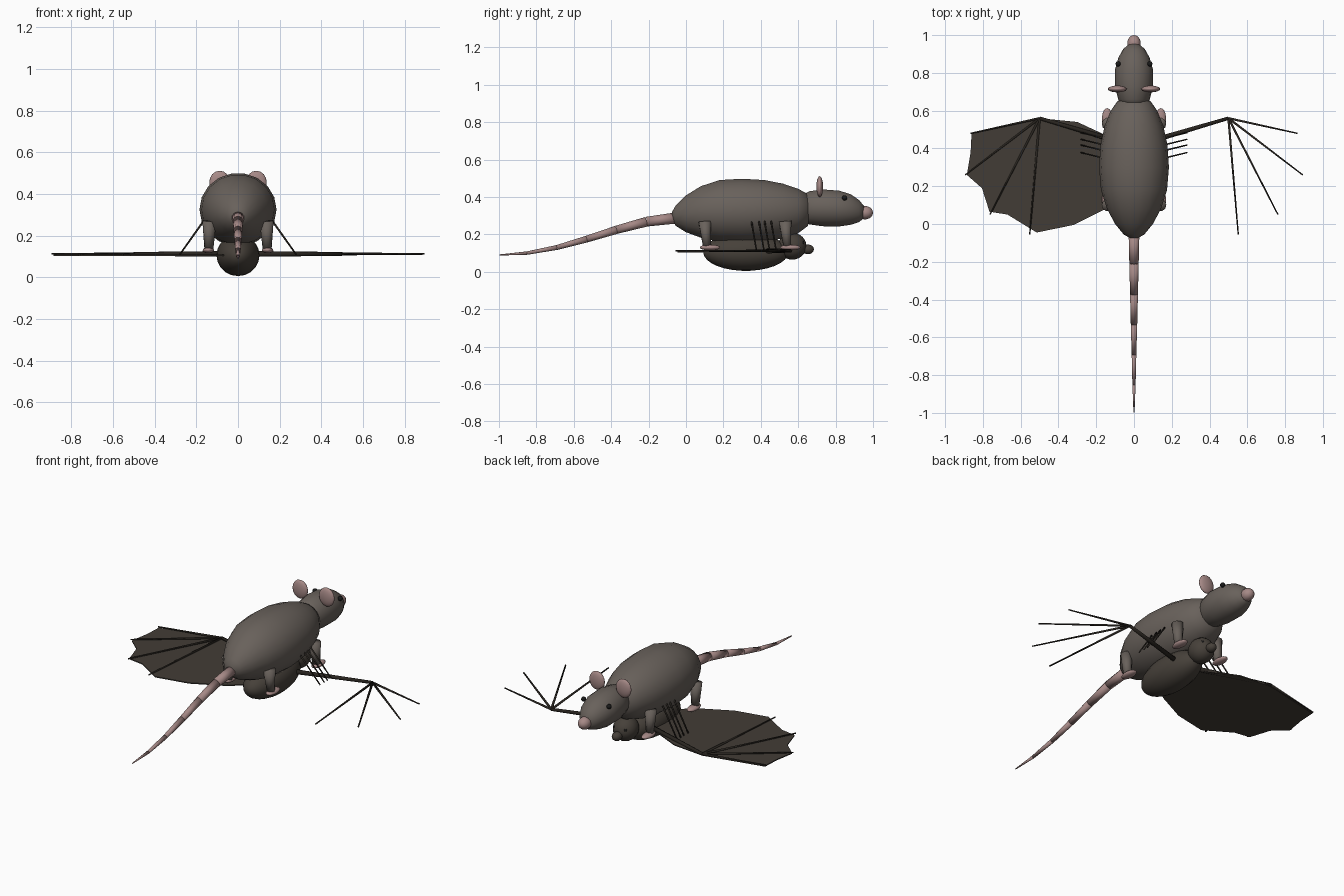
import bpy, bmesh, math
from mathutils import Vector, Matrix

cube = bpy.data.objects.get("Cube")
if cube:
    bpy.data.objects.remove(cube)


def material(name, rgb):
    m = bpy.data.materials.new(name)
    m.use_nodes = True
    col = (*rgb, 1)
    m.diffuse_color = col
    m.node_tree.nodes["Principled BSDF"].inputs["Base Color"].default_value = col
    return m


FUR = material("grey brown fur", (0.14, 0.12, 0.105))
DARK = material("dark brown fur", (0.062, 0.052, 0.042))
SKIN = material("wing skin", (0.055, 0.046, 0.037))
BONE = material("wing bone", (0.022, 0.018, 0.014))
PINK = material("pink skin", (0.38, 0.25, 0.24))
BLACK = material("eye black", (0.01, 0.01, 0.01))


def finish(name, bm, mat, smooth=True):
    bmesh.ops.recalc_face_normals(bm, faces=bm.faces)
    me = bpy.data.meshes.new(name)
    for f in bm.faces:
        f.smooth = smooth
    bm.to_mesh(me)
    bm.free()
    me.materials.append(mat)
    ob = bpy.data.objects.new(name, me)
    bpy.context.collection.objects.link(ob)
    return ob


def ball(name, centre, radii, mat, seg=16):
    bm = bmesh.new()
    # poles point along y, like the animals
    rot = Matrix.Rotation(math.pi / 2, 4, 'X')
    m = Matrix.Translation(centre) @ Matrix.Diagonal((*radii, 1)) @ rot
    bmesh.ops.create_uvsphere(bm, u_segments=seg, v_segments=seg * 3 // 4, radius=1, matrix=m)
    return finish(name, bm, mat)


def rod(name, a, b, r1, r2, mat, seg=8):
    a, b = Vector(a), Vector(b)
    bm = bmesh.new()
    m = Matrix.Translation((a + b) / 2) @ (b - a).to_track_quat('Z', 'Y').to_matrix().to_4x4()
    bmesh.ops.create_cone(bm, cap_ends=True, segments=seg, radius1=r1, radius2=r2,
                          depth=(b - a).length, matrix=m)
    return finish(name, bm, mat)


def loft(name, rings, mat, seg=18):
    """Rings of (y, centre z, half width, half height) joined along y."""
    bm = bmesh.new()
    loops = []
    for y, z, w, h in rings:
        angles = [2 * math.pi * i / seg for i in range(seg)]
        loops.append([bm.verts.new((w * math.cos(t), y, z + h * math.sin(t))) for t in angles])
    for p, q in zip(loops, loops[1:]):
        for i in range(seg):
            j = (i + 1) % seg
            bm.faces.new((p[i], p[j], q[j], q[i]))
    bm.faces.new(loops[0])
    bm.faces.new(loops[-1])
    return finish(name, bm, mat)


# Rat body and head
loft("rat_body", [(-0.075, .3, .02, .02), (-0.055, .3, .055, .055), (0, .31, .1, .1),
                  (.08, .32, .143, .14), (.18, .325, .175, .168), (.3, .325, .185, .175),
                  (.42, .325, .177, .168), (.52, .325, .155, .148), (.6, .325, .123, .12),
                  (.65, .33, .088, .088), (.665, .33, .045, .045)], FUR)
loft("rat_head", [(.62, .34, .06, .07), (.66, .342, .084, .09), (.73, .342, .1, .1),
                  (.82, .338, .1, .097), (.88, .333, .083, .083), (.925, .325, .058, .06),
                  (.955, .318, .025, .03)], FUR)
ball("rat_nose", (0, .957, .316), (.036, .043, .036), PINK, 12)

for s, side in ((1, "left"), (-1, "right")):
    ball("rat_ear_" + side, (s * .088, .715, .455), (.05, .018, .056), PINK)
    ball("rat_eye_" + side, (s * .084, .848, .395), (.014, .014, .014), BLACK, 10)
    # Legs and feet
    for y, pair in ((.1, "hind"), (.53, "front")):
        rod(f"{pair}_leg_{side}", (s * .137, y, .27), (s * .14, y + .012, .13), .034, .021, FUR, 10)
        ball(f"{pair}_foot_{side}", (s * .142, y + .028, .13), (.028, .055, .015), PINK, 12)
    # Thin gripping claws
    for i, y in enumerate((.35, .39, .42, .455)):
        rod(f"claw_{side}_{i + 1}", (s * .165, y, .27), (s * .28, y + .028, .108), .005, .004, BONE, 6)
    # Wing arm and fingers
    wrist = (s * .5, .56, .112)
    rod("wing_arm_" + side, (s * .06, .43, .112), wrist, .014, .009, BONE)
    for i, (x, y) in enumerate(((.865, .48), (.893, .26), (.762, .05), (.552, -.055))):
        rod(f"wing_finger_{side}_{i + 1}", wrist, (s * x, y, .112), .007, .004, BONE, 6)

# Tail of tapered segments
path = [(-.05, .288), (-.21, .268), (-.37, .225), (-.53, .175), (-.69, .13), (-.85, .1), (-.998, .09)]
radii = [.03, .026, .022, .018, .013, .009, .003]
for i in range(6):
    (y1, z1), (y2, z2) = path[i], path[i + 1]
    rod(f"tail_segment_{i + 1}", (0, y1, z1), (0, y2, z2), radii[i], radii[i + 1], PINK, 10)

# Bat body, head and snout
ball("bat_body", (0, .32, .105), (.104, .228, .1), DARK, 20)
ball("bat_head", (0, .568, .137), (.07, .076, .072), DARK, 16)
ball("bat_snout", (0, .652, .12), (.028, .032, .026), DARK, 12)
for s, side in ((1, "left"), (-1, "right")):
    ball("bat_eye_" + side, (s * .035, .622, .155), (.01, .01, .01), BLACK, 8)

# Scalloped wing membrane
outline = [(-.06, .43), (-.16, .475), (-.3, .54), (-.5, .56), (-.86, .48), (-.865, .38), (-.885, .26),
           (-.805, .19), (-.765, .065), (-.67, .05), (-.515, -.045), (-.32, -.005), (-.13, .09), (-.04, .17)]
bm = bmesh.new()
face = bm.faces.new([bm.verts.new((x, y, .102)) for x, y in outline])
ext = bmesh.ops.extrude_face_region(bm, geom=[face])
bmesh.ops.translate(bm, vec=(0, 0, .006), verts=[v for v in ext["geom"] if isinstance(v, bmesh.types.BMVert)])
finish("wing_membrane", bm, SKIN, False)
